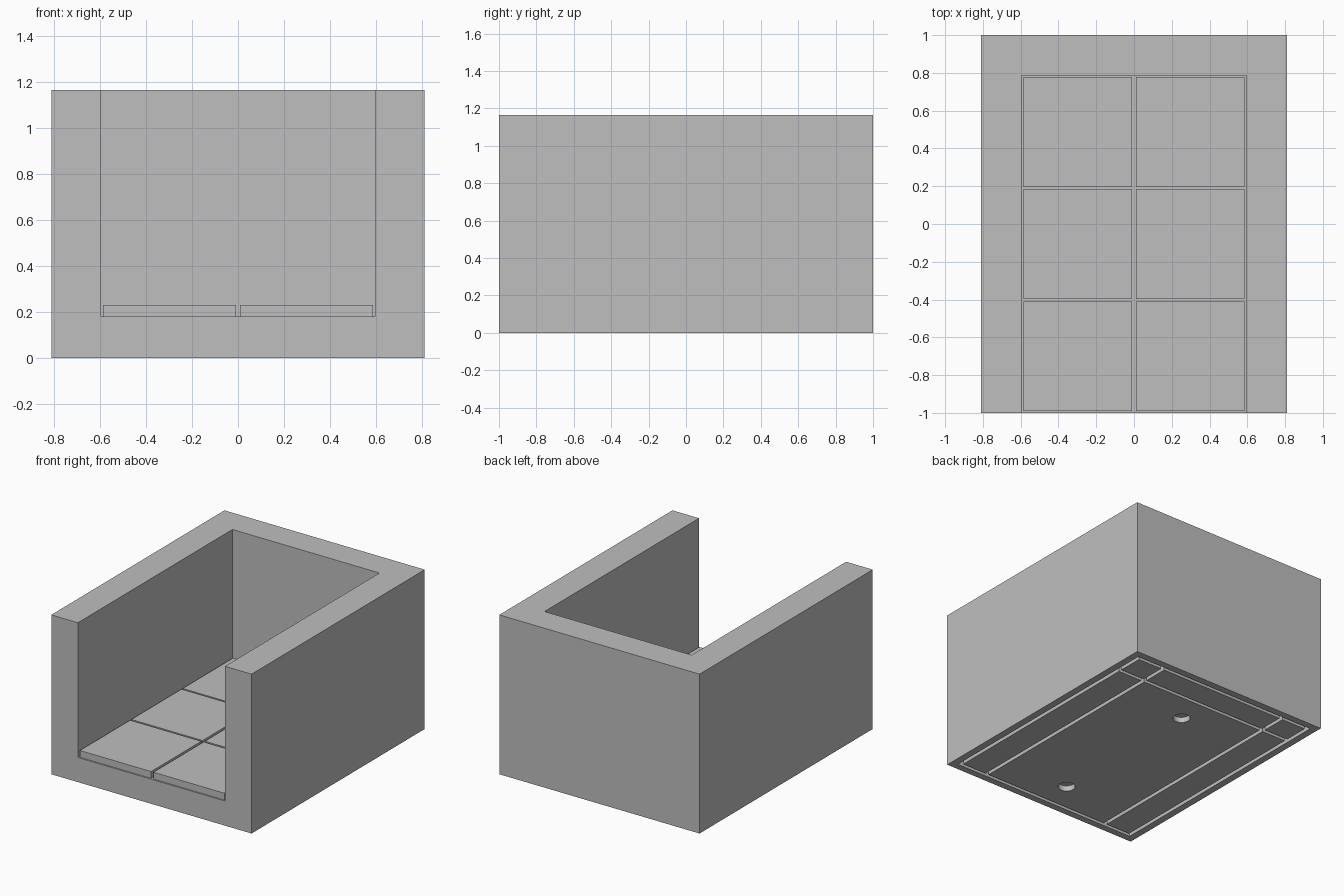
import bpy
import bmesh
from mathutils import Matrix, Vector

cube = bpy.data.objects.get("Cube")
if cube:
    bpy.data.objects.remove(cube, do_unlink=True)

grey = bpy.data.materials.new("light grey")
grey.use_nodes = True
colour = (0.52, 0.52, 0.52, 1)
grey.diffuse_color = colour
grey.node_tree.nodes["Principled BSDF"].inputs["Base Color"].default_value = colour


def make(name, bm):
    mesh = bpy.data.meshes.new(name)
    bm.to_mesh(mesh)
    bm.free()
    mesh.materials.append(grey)
    obj = bpy.data.objects.new(name, mesh)
    bpy.context.collection.objects.link(obj)
    return obj


def box(name, low, high):
    low, high = Vector(low), Vector(high)
    bm = bmesh.new()
    bmesh.ops.create_cube(bm, size=1, matrix=Matrix.Translation((low + high) / 2)
                          @ Matrix.Diagonal((*(high - low), 1)))
    return make(name, bm)


def cut(target, cutter):
    mod = target.modifiers.new("cut", "BOOLEAN")
    mod.operation = "DIFFERENCE"
    mod.solver = "EXACT"
    mod.object = cutter
    cutter.hide_render = True
    bpy.context.view_layer.objects.active = target
    bpy.ops.object.modifier_apply(modifier=mod.name)
    bpy.data.objects.remove(cutter, do_unlink=True)


WIDTH, LENGTH, HEIGHT = 0.81, 1.0, 1.165    # half width, half length, full height
FLOOR, INNER, BACK = 0.18, 0.595, 0.785     # floor level, inside half width, back wall

# Block with an open front and top
shell = box("wall_block", (-WIDTH, -LENGTH, 0), (WIDTH, LENGTH, HEIGHT))
cut(shell, box("cavity", (-INNER, -2, FLOOR), (INNER, BACK, 2)))

# Grooves in the underside: an outer frame, two long lines and one cross line
GX, GY, HALF, DEPTH = 0.745, 0.937, 0.013, 0.04
for x in (-GX, -0.522, 0.522, GX):
    cut(shell, box("groove", (x - HALF, -GY - HALF, -0.1), (x + HALF, GY + HALF, DEPTH)))
for y in (-GY, 0.727, GY):
    cut(shell, box("groove", (-GX - HALF, y - HALF, -0.1), (GX + HALF, y + HALF, DEPTH)))

# Two round sockets in the underside
for y in (0.5, -0.71):
    bm = bmesh.new()
    bmesh.ops.create_cone(bm, cap_ends=True, segments=32, radius1=0.058, radius2=0.058,
                          depth=0.2, matrix=Matrix.Translation((0, y, DEPTH - 0.1)))
    cut(shell, make("socket", bm))

# Raised floor tiles, two across and three deep
for side, x in (("right", -0.2975), ("left", 0.2975)):
    for row, y in (("front", -0.7), ("middle", -0.106), ("back", 0.487)):
        box(f"floor_tile_{row}_{side}", (x - 0.288, y - 0.29, FLOOR),
            (x + 0.288, y + 0.29, 0.23))
